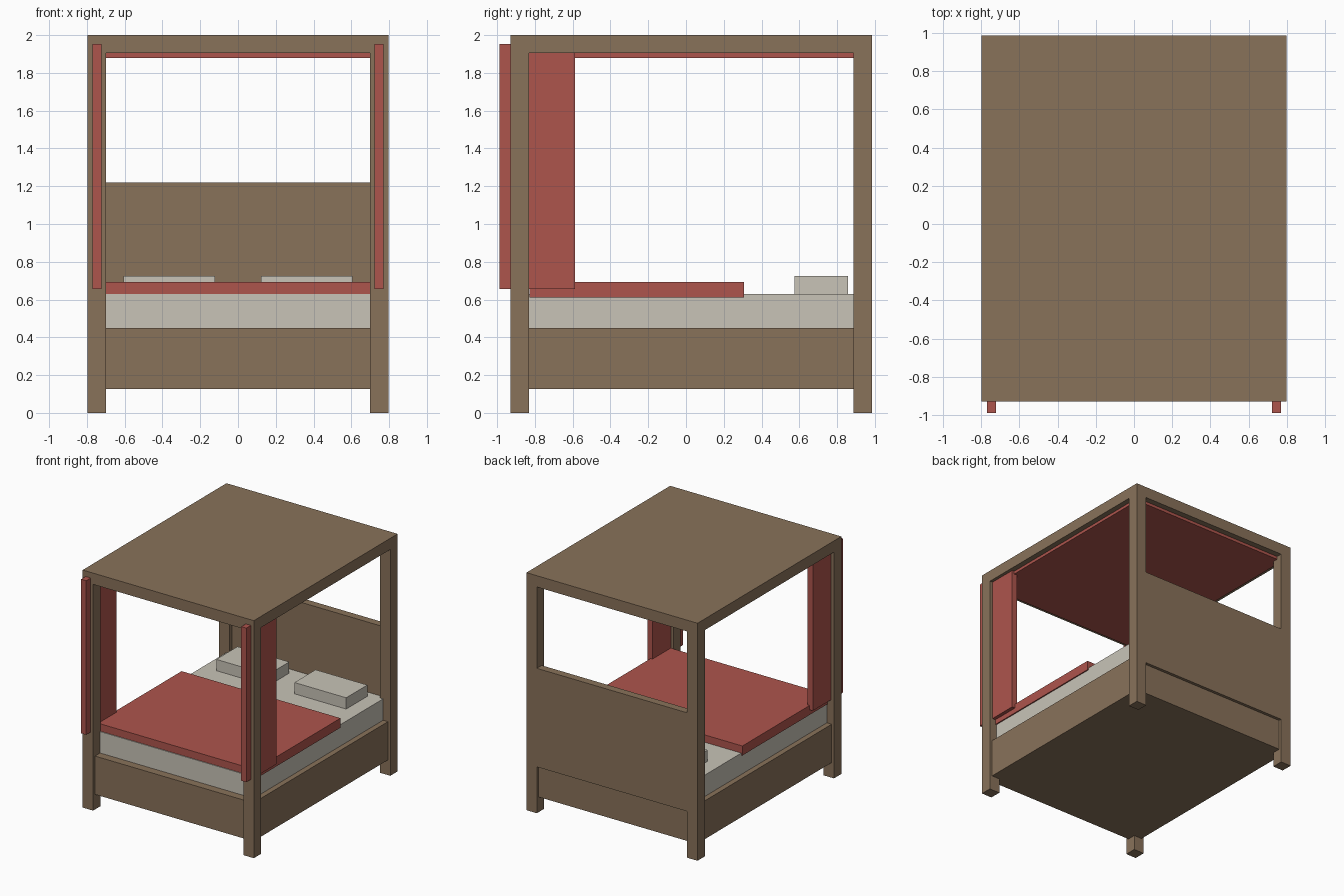
import bpy

cube = bpy.data.objects.get("Cube")
if cube:
    bpy.data.objects.remove(cube, do_unlink=True)


def make_material(name, rgb):
    mat = bpy.data.materials.new(name)
    mat.use_nodes = True
    colour = (*rgb, 1.0)
    mat.diffuse_color = colour
    mat.node_tree.nodes["Principled BSDF"].inputs["Base Color"].default_value = colour
    return mat


wood = make_material("brown wood", (0.25, 0.168, 0.102))
linen = make_material("pale linen", (0.58, 0.55, 0.475))
red = make_material("red fabric", (0.42, 0.09, 0.073))


def box(name, x, y, z, mat):
    """Box filling the given (low, high) range on each axis."""
    spans = (x, y, z)
    bpy.ops.mesh.primitive_cube_add(size=1, location=[(a + b) / 2 for a, b in spans])
    obj = bpy.context.object
    obj.name = name
    obj.scale = [b - a for a, b in spans]
    bpy.ops.object.transform_apply(location=False, rotation=False, scale=True)
    obj.data.materials.append(mat)
    return obj


def pair(name, x, y, z, mat):
    """The same box on the left (+x) and right (-x)."""
    box("left_" + name, x, y, z, mat)
    box("right_" + name, (-x[1], -x[0]), y, z, mat)


WIDE = 0.797
FRONT, BACK = -0.928, 0.985
POST = 0.097
ROOF = 1.905

# Posts and roof
inner = WIDE - POST
pair("front_post", (inner, WIDE), (FRONT, FRONT + POST), (0, ROOF), wood)
pair("back_post", (inner, WIDE), (BACK - POST, BACK), (0, ROOF), wood)
box("canopy_roof", (-WIDE, WIDE), (FRONT, BACK), (ROOF, 2.0), wood)
box("canopy_lining", (-0.75, 0.75), (FRONT + 0.05, BACK - 0.05), (1.88, ROOF), red)

# Bed base and headboard
box("bed_base", (-0.775, 0.775), (FRONT + 0.025, BACK - 0.025), (0.127, 0.45), wood)
box("headboard", (-inner, inner), (BACK - 0.065, BACK), (0.39, 1.22), wood)

# Bedding
box("mattress", (-0.73, 0.73), (-0.835, 0.92), (0.45, 0.63), linen)
box("blanket", (-0.74, 0.74), (-0.828, 0.307), (0.612, 0.692), red)
pair("pillow", (0.123, 0.605), (0.575, 0.857), (0.63, 0.725), linen)

# Curtains running back from the front posts
pair("curtain", (0.722, 0.77), (-0.988, -0.587), (0.655, 1.953), red)
